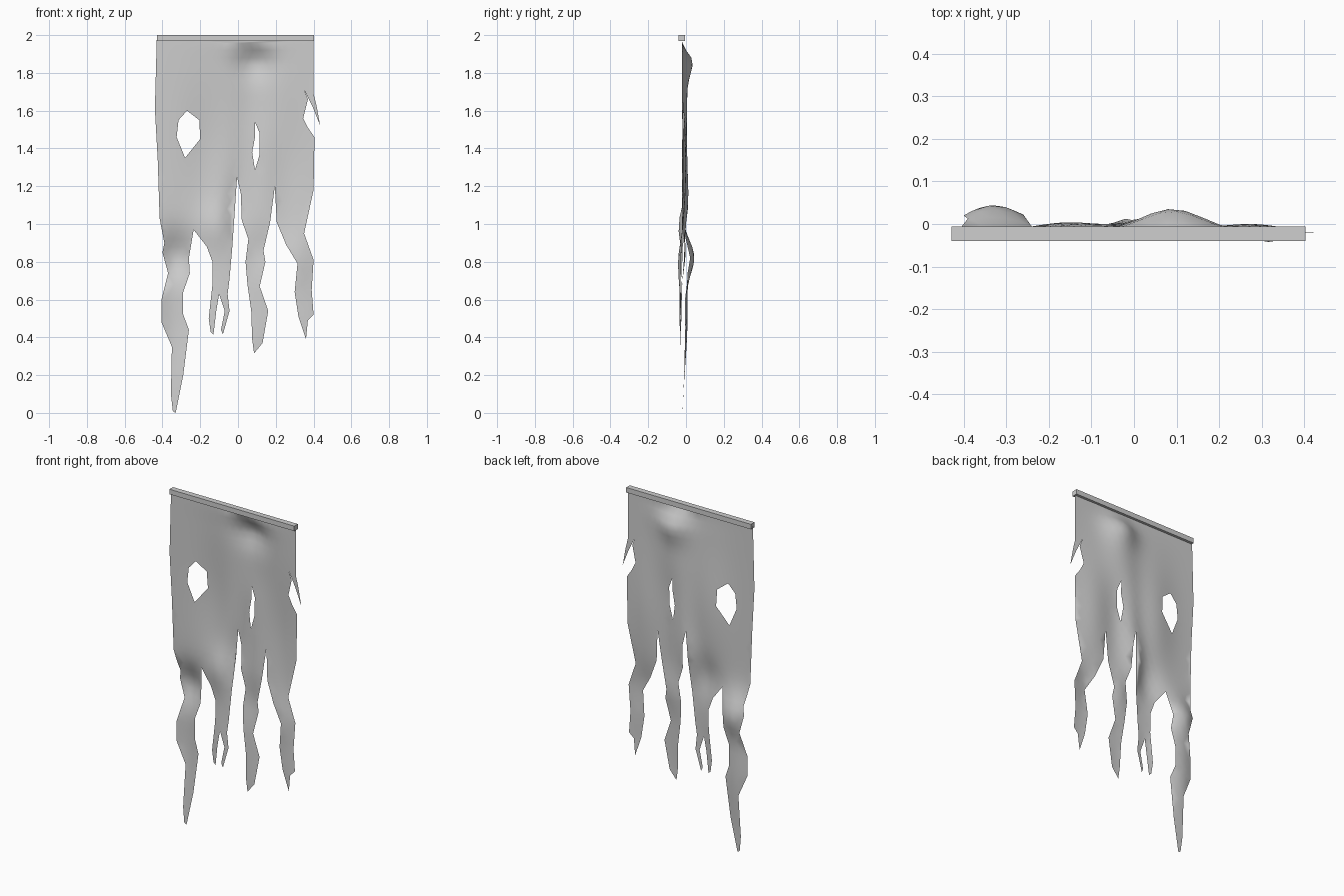
import bpy
import bmesh
from math import exp
from mathutils import Vector
from mathutils.geometry import delaunay_2d_cdt

default_cube = bpy.data.objects.get("Cube")
if default_cube:
    bpy.data.objects.remove(default_cube, do_unlink=True)

# One plain grey for everything
grey = bpy.data.materials.new("plain_grey")
grey.use_nodes = True
grey.diffuse_color = (0.62, 0.62, 0.62, 1)
grey.node_tree.nodes["Principled BSDF"].inputs["Base Color"].default_value = grey.diffuse_color


def add_object(name, bm):
    """Turn a bmesh into a scene object with the shared material."""
    mesh = bpy.data.meshes.new(name)
    bm.to_mesh(mesh)
    bm.free()
    mesh.materials.append(grey)
    obj = bpy.data.objects.new(name, mesh)
    bpy.context.collection.objects.link(obj)
    return obj


# Torn outline as (x, z), going down one side, along the strips and up the other
left_edge = [(-.43, 1.98), (-.44, 1.61), (-.425, 1.34), (-.415, 1.03), (-.39, .9)]
long_strip = [(-.4, .85), (-.37, .74), (-.405, .6), (-.405, .48), (-.35, .35),
              (-.355, .1), (-.345, .01), (-.33, 0), (-.29, .2), (-.26, .44),
              (-.29, .52), (-.29, .64), (-.255, .74), (-.26, .82), (-.235, .97)]
forked_strip = [(-.165, .88), (-.135, .8), (-.135, .68), (-.155, .5), (-.145, .43),
                (-.13, .415), (-.115, .54), (-.1, .63), (-.07, .54), (-.09, .44),
                (-.08, .415), (-.045, .54), (-.055, .63), (-.045, .71), (-.03, .88),
                (-.005, 1.25)]
middle_strip = [(.015, 1.16), (.02, 1.02), (.055, .92), (.04, .8), (.05, .68),
                (.07, .54), (.075, .39), (.085, .315), (.13, .37), (.16, .54),
                (.115, .67), (.145, .8), (.135, .86), (.17, 1.01), (.195, 1.2)]
right_strip = [(.205, 1.01), (.255, .89), (.315, .79), (.3, .64), (.32, .51),
               (.36, .39), (.37, .49), (.4, .52), (.39, .65), (.4, .81),
               (.35, .95), (.4, 1.18)]
right_tear = [(.405, 1.46), (.37, 1.51), (.345, 1.56), (.37, 1.66), (.35, 1.71),
              (.395, 1.62), (.435, 1.52), (.415, 1.63), (.4, 1.69), (.4, 1.98)]
outline = left_edge + long_strip + forked_strip + middle_strip + right_strip + right_tear

# Holes worn through the cloth
large_hole = [(-.27, 1.6), (-.315, 1.55), (-.325, 1.46), (-.28, 1.35), (-.2, 1.45), (-.205, 1.55)]
slit_hole = [(.09, 1.54), (.09, 1.46), (.075, 1.38), (.09, 1.285), (.115, 1.37), (.115, 1.48)]
loops = [outline, large_hole, slit_hole]

# Folds: centre x, centre z, width, height, depth
upper_folds = [(.09, 1.87, .1, .1, .042), (.09, 1.7, .12, .25, .025),
               (-.15, 1.4, .13, .35, .026), (.03, 1.25, .07, .3, .025),
               (-.02, 1.08, .05, .15, .02), (.27, 1.3, .12, .35, .022)]
strip_folds = [(-.33, .83, .11, .12, .054), (-.33, .5, .1, .35, .03),
               (-.12, .99, .08, .12, -.024), (-.1, .5, .06, .2, -.01),
               (.3, .8, .08, .15, -.022), (.35, .5, .08, .2, -.012),
               (.1, .85, .07, .12, .018), (.1, .35, .07, .2, -.01)]


def inside(x, z):
    """Even-odd test over the outline and the holes."""
    result = False
    for loop in loops:
        for (ax, az), (bx, bz) in zip(loop, loop[1:] + loop[:1]):
            if (az > z) != (bz > z) and x < ax + (z - az) * (bx - ax) / (bz - az):
                result = not result
    return result


def cloth_depth(x, z):
    """Soft folds that fade out where the cloth meets the rail."""
    fade = max(0, min(1, (1.97 - z) / .1))
    depth = sum(amount * exp(-((x - cx) / width) ** 2 - ((z - cz) / height) ** 2)
                for cx, cz, width, height, amount in upper_folds + strip_folds)
    return fade * depth - .022


# Cloth: fill the outline with an even triangle net, then fold it
points, edges = [], []
for loop in loops:
    start, count = len(points), len(loop)
    points += [Vector(point) for point in loop]
    edges += [(start + i, start + (i + 1) % count) for i in range(count)]

step = .04
for row in range(50):
    for column in range(-11, 12):
        point = Vector(((column + row % 2 / 2) * step, row * step))
        clear = all((point - other).length > step / 3 for other in points)
        if clear and inside(*point):
            points.append(point)

net = delaunay_2d_cdt(points, edges, [], 0, 1e-5)
net_points, net_faces = net[0], net[2]
bm = bmesh.new()
verts = [bm.verts.new((p.x, cloth_depth(p.x, p.y), p.y)) for p in net_points]
for face in net_faces:
    centre = sum((net_points[i] for i in face), Vector((0, 0))) / len(face)
    if inside(*centre):
        bm.faces.new([verts[i] for i in face]).smooth = True
loose = [v for v in bm.verts if not v.link_faces]
bmesh.ops.delete(bm, geom=loose, context='VERTS')
add_object("torn_cloth", bm)

# Rail: square bar along the top
bm = bmesh.new()
bmesh.ops.create_cube(bm, size=1)
bmesh.ops.scale(bm, vec=(.83, .034, .03), verts=bm.verts)
bmesh.ops.translate(bm, vec=(-.013, -.023, 1.985), verts=bm.verts)
add_object("top_rail", bm)
